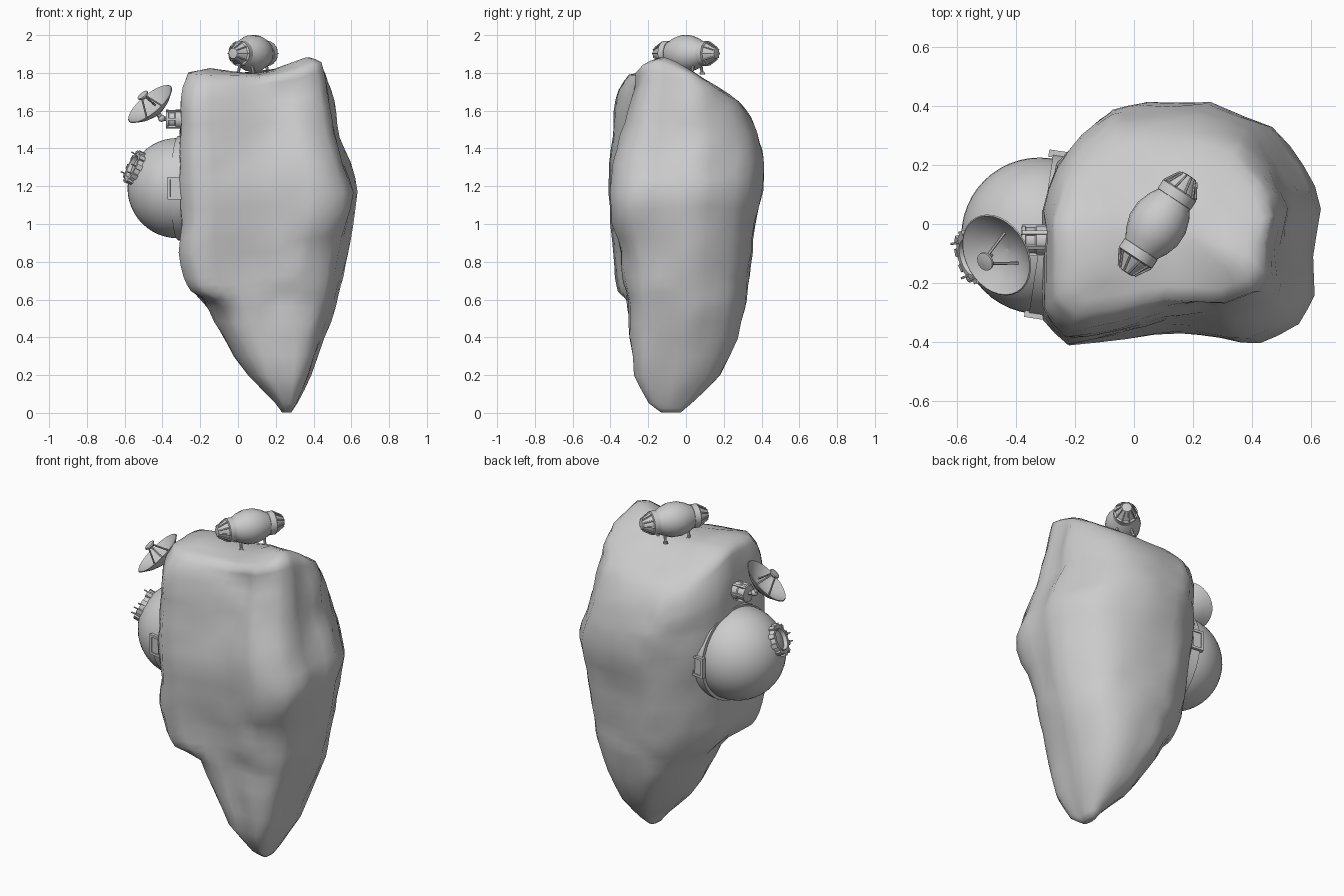
import bpy, bmesh, math
from mathutils import Vector, Matrix, noise

cube = bpy.data.objects.get("Cube")
if cube:
    bpy.data.objects.remove(cube)

grey = bpy.data.materials.new("plain grey")
grey.use_nodes = True
tone = (0.6, 0.6, 0.6, 1)
grey.diffuse_color = tone
grey.node_tree.nodes["Principled BSDF"].inputs["Base Color"].default_value = tone


def finish(name, bm, place=Matrix(), angle=35):
    bmesh.ops.recalc_face_normals(bm, faces=bm.faces)
    mesh = bpy.data.meshes.new(name)
    bm.to_mesh(mesh)
    bm.free()
    mesh.materials.append(grey)
    obj = bpy.data.objects.new(name, mesh)
    obj.matrix_world = place
    bpy.context.collection.objects.link(obj)
    bpy.ops.object.select_all(action='DESELECT')
    obj.select_set(True)
    bpy.context.view_layer.objects.active = obj
    bpy.ops.object.shade_smooth_by_angle(angle=math.radians(angle))


def frame(origin, axis):
    """Placement whose local z runs along the axis."""
    turn = Vector(axis).to_track_quat('Z', 'Y').to_matrix().to_4x4()
    return Matrix.Translation(origin) @ turn


def loft(bm, rings, closed=False):
    loops = [[bm.verts.new(p) for p in ring] for ring in rings]
    pairs = list(zip(loops, loops[1:]))
    if closed:
        pairs.append((loops[-1], loops[0]))
    for a, b in pairs:
        for i in range(len(a)):
            j = (i + 1) % len(a)
            bm.faces.new((a[i], a[j], b[j], b[i]))
    if not closed:
        bm.faces.new(loops[0])
        bm.faces.new(loops[-1])


def lathe(name, profile, place, sides=24, closed=False, angle=35):
    """Spin (radius, height) points about local z."""
    bm = bmesh.new()
    turns = [math.tau * i / sides for i in range(sides)]
    loft(bm, [[(r * math.cos(t), r * math.sin(t), h) for t in turns]
              for r, h in profile], closed)
    finish(name, bm, place, angle)


def strut(name, a, b, r, sides=8):
    a, b = Vector(a), Vector(b)
    lathe(name, [(r, 0), (r, (b - a).length)], frame(a, b - a), sides)


def box(name, size, place):
    bm = bmesh.new()
    bmesh.ops.create_cube(bm, size=1, matrix=Matrix.Diagonal((*size, 1)))
    finish(name, bm, place)


def ball(name, r, centre, detail=32):
    bm = bmesh.new()
    bmesh.ops.create_uvsphere(bm, u_segments=detail, v_segments=detail // 2, radius=r)
    finish(name, bm, Matrix.Translation(centre))


# Rock: one outline stretched to a stack of extents (z, x0, x1, y0, y1)
outline = [(1, .12), (.87, .5), (.66, .84), (.26, 1), (-.23, 1), (-.45, .95),
           (-.7, .74), (-.87, .49), (-1, .1), (-1, -.3), (-.97, -.77),
           (-.79, -1), (-.4, -.94), (0, -.9), (.3, -.96), (.55, -1),
           (.83, -.84), (.93, -.6), (.93, -.25)]
levels = [(0, .235, .28, -.13, -.03), (.05, .2, .315, -.2, .03),
          (.2, .05, .385, -.285, .18), (.4, -.08, .46, -.31, .275),
          (.56, -.165, .515, -.315, .31), (.64, -.225, .54, -.33, .325),
          (.72, -.262, .56, -.345, .335), (.85, -.285, .585, -.36, .35),
          (1, -.3, .605, -.385, .365), (1.17, -.31, .635, -.405, .4),
          (1.32, -.31, .585, -.395, .405), (1.47, -.305, .535, -.38, .4),
          (1.6, -.3, .515, -.37, .38), (1.72, -.285, .49, -.35, .34),
          (1.79, -.265, .465, -.3, .28), (1.8, -.15, .4, -.2, .18),
          (1.8, .02, .22, -.08, .04)]


def crown(x, y):
    """Height of the uneven top."""
    peak = .095 * math.exp(-(x + y - .24) ** 2 / .03 - (x - y - .5) ** 2 / .08)
    bump = .035 * math.exp(-((x + .17) ** 2 + (y + .13) ** 2) / .03)
    return 1.79 + peak + bump - .55 * max(0, y - .03)


def corner(u, v, z):
    """Swelling of the front corners at each height."""
    if u < -.7 and v < -.7:
        return .86 if z < .6 else 1.09 if z < .9 else 1.03
    if u > .5 and v < -.5 and .3 < z < .9:
        return .93
    return 1


rings = []
for z, x0, x1, y0, y1 in levels:
    round_off = .4 * max(0, 1 - z / .4)
    recede = .08 * min(1, max(0, (z - 1.25) / .45)) if z < 1.78 else .03
    ring = []
    for u, v in outline:
        k = 1 + (1 / math.hypot(u, v) - 1) * round_off
        k *= corner(u, v, z) * 1.008
        x = (x0 + x1) / 2 + u * k * (x1 - x0) / 2
        y = (y0 + y1) / 2 + v * k * (y1 - y0) / 2
        # The front right corner leans back near the top
        y += recede * max(0, -v) * min(1, max(0, x * 5))
        h = z
        if z > 1.3:
            h = 1.3 + (z - 1.3) * (crown(x, y) - 1.3) / .5
        ring.append(Vector((x, y, h)))
    rings.append(ring)
bm = bmesh.new()
loft(bm, rings)
bmesh.ops.subdivide_edges(bm, edges=bm.edges, cuts=1, use_grid_fill=True)
bmesh.ops.smooth_vert(bm, verts=bm.verts, factor=.2,
                      use_axis_x=True, use_axis_y=True, use_axis_z=True)
for vert in bm.verts:
    p = vert.co
    fade = min(1, max(0, p.z) * 3) * (.4 if p.z > 1.75 else 1)
    broad = noise.noise_vector(p * 4 + Vector((0, 0, 7)))
    fine = noise.noise_vector(p * 9)
    vert.co = p + (broad * .012 + fine * .012) * fade
    vert.co.z = max(0, vert.co.z)
finish("rock", bm, angle=180)

# Dome on the side with its collar and clips
dome = Vector((-.32, -.04, 1.19))
ball("dome", .265, dome, 48)
hinge = Vector((-.29, -.037, 1.19))
collar = frame(hinge, (-.99, .15, 0))
lathe("dome_collar", [(.255, -.03), (.277, -.03), (.277, .025), (.255, .025)],
      collar, 48, closed=True)
turn = Matrix.Rotation(math.atan2(-.15, .99), 4, 'Z')
for side in (-1, 1):
    hub = Matrix.Translation(hinge + Vector((.15, .99, 0)) * side * .274) @ turn
    for s in (-1, 1):
        box("clip_upright", (.014, .025, .12), hub @ Matrix.Translation((s * .033, 0, 0)))
        box("clip_bar", (.08, .025, .014), hub @ Matrix.Translation((0, 0, s * .053)))
    box("clip_panel", (.06, .012, .1), hub)

# Docking port on the dome
port = frame(dome, (-.87, -.265, .416))
lathe("port_base", [(.095, .21), (.095, .243), (.086, .248), (.082, .278),
                    (.062, .278), (.055, .255)], port)
for i in range(10):
    spin = port @ Matrix.Rotation(math.tau * i / 10, 4, 'Z')
    box("port_tooth", (.018, .026, .04), spin @ Matrix.Translation((.084, 0, .26)))
    if i % 3 == 0:
        strut("port_spike", spin @ Vector((.07, 0, .265)),
              spin @ Vector((.075, 0, .305)), .004, 6)

# Dish antenna with feed and mount
dish = frame((-.465, -.105, 1.635), (-.6, -.34, .72))
lathe("dish_bowl", [(.004, -.066), (.05, -.058), (.1, -.034), (.146, 0),
                    (.142, .003), (.1, -.028), (.05, -.052), (.004, -.06)],
      dish, 32, angle=60)
lathe("dish_feed", [(.012, .045), (.032, .06), (.032, .068), (.01, .072)], dish, 16)
for i in range(3):
    spin = dish @ Matrix.Rotation(math.tau * i / 3 + .4, 4, 'Z')
    strut("feed_strut", spin @ Vector((.065, 0, -.046)),
          spin @ Vector((.014, 0, .058)), .005, 6)
mount = frame((-.26, -.055, 1.555), (-1, 0, 0))
lathe("dish_mount", [(.05, 0), (.05, .07), (.044, .075), (.044, .105),
                     (.05, .108), (.05, .12), (.02, .122)], mount, 12)
for i in range(6):
    spin = mount @ Matrix.Rotation(math.tau * i / 6, 4, 'Z')
    box("mount_rib", (.012, .012, .1), spin @ Matrix.Translation((.048, 0, .07)))
joint = (-.405, -.075, 1.56)
strut("dish_arm", (-.37, -.055, 1.555), joint, .012)
strut("dish_neck", joint, dish @ Vector((0, 0, -.06)), .014)
ball("dish_joint", .019, joint, 16)

# Pod resting on top
pod = frame((.08, 0, 1.903), (.55, .835, 0))
half = [(.06, .108), (.082, .07), (.097, .025)]
lathe("pod_body", [(r, -h) for r, h in half] + [(r, h) for r, h in reversed(half)],
      pod, 20)
for s in (-1, 1):
    lathe("pod_band", [(.06, s * .1), (.067, s * .102), (.067, s * .136),
                       (.06, s * .14)], pod, 20)
    lathe("pod_nose", [(.06, s * .138), (.032, s * .186), (.028, s * .194),
                       (.012, s * .196)], pod, 10)
    for i in range(10):
        spin = pod @ Matrix.Rotation(math.tau * i / 10, 4, 'Z')
        strut("nose_rib", spin @ Vector((.063, 0, s * .138)),
              spin @ Vector((.032, 0, s * .19)), .004, 6)
    # Landing legs
    for w in (-1, 1):
        hip = Vector((.08, 0, 1.85)) + pod.to_3x3() @ Vector((0, 0, s * .07))
        across = Vector((.835, -.55, 0)) * w
        foot = hip + across * .05 - Vector((0, 0, .055))
        strut("pod_leg", hip + across * .035, foot, .008)
        lathe("pod_foot", [(.014, -.004), (.014, .006)], frame(foot, (0, 0, 1)), 10)
